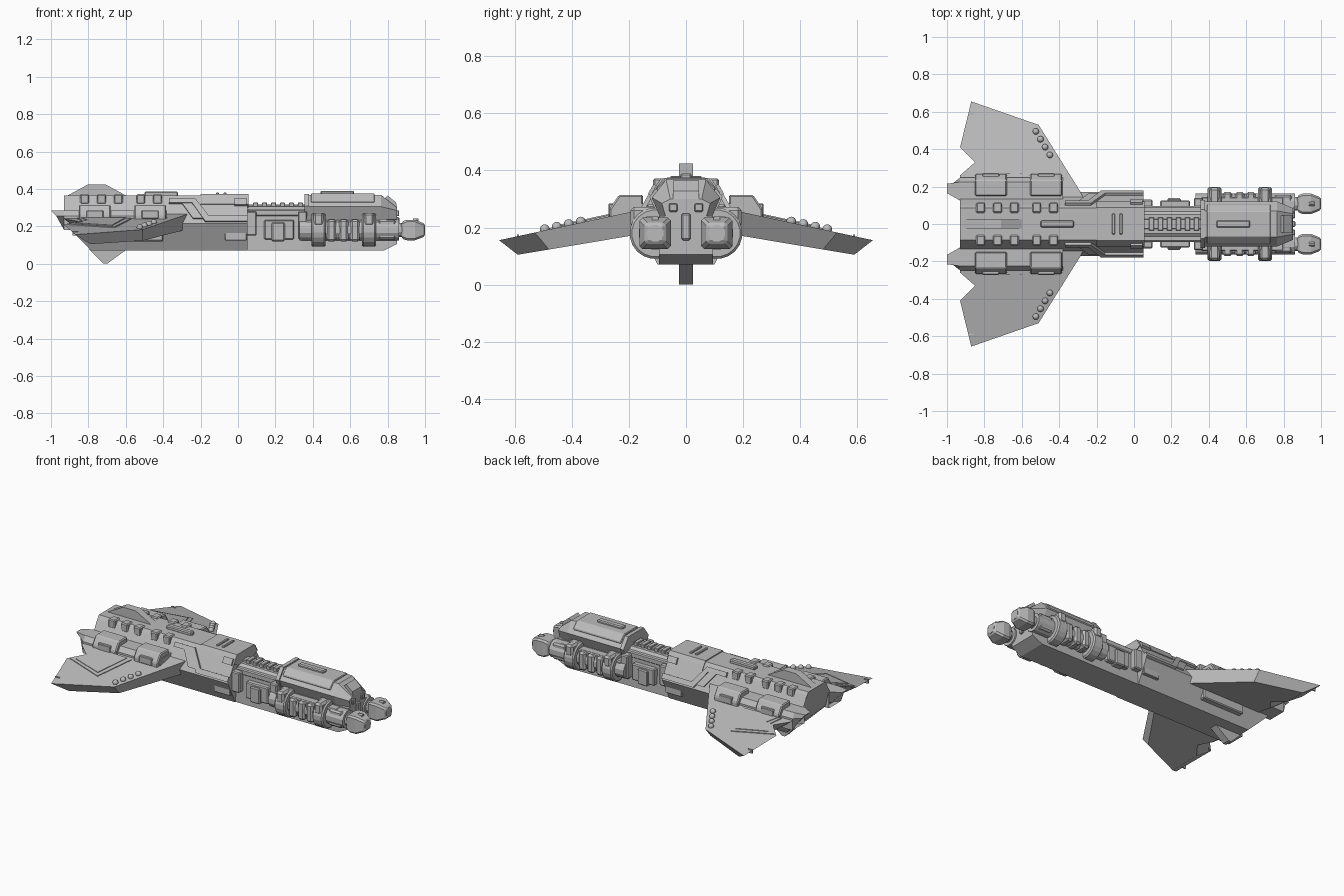
import bpy, bmesh, math
from mathutils import Vector

if "Cube" in bpy.data.objects:
    bpy.data.objects.remove(bpy.data.objects["Cube"])

grey = bpy.data.materials.new("hull grey")
grey.use_nodes = True
grey.diffuse_color = (0.5, 0.5, 0.5, 1)
grey.node_tree.nodes["Principled BSDF"].inputs["Base Color"].default_value = (0.5, 0.5, 0.5, 1)
SIDES = (("left", 1), ("right", -1))


def loft(name, rings, bevel=0.0):
    """Skin a row of equal point rings and cap both ends."""
    bm = bmesh.new()
    rows = [[bm.verts.new(p) for p in ring] for ring in rings]
    n = len(rows[0])
    for a, b in zip(rows, rows[1:]):
        for i in range(n):
            bm.faces.new((a[i], a[(i + 1) % n], b[(i + 1) % n], b[i]))
    bm.faces.new(rows[0])
    bm.faces.new(rows[-1])
    bmesh.ops.recalc_face_normals(bm, faces=bm.faces)
    mesh = bpy.data.meshes.new(name)
    bm.to_mesh(mesh)
    bm.free()
    mesh.materials.append(grey)
    obj = bpy.data.objects.new(name, mesh)
    bpy.context.collection.objects.link(obj)
    if bevel:
        mod = obj.modifiers.new("bevel", "BEVEL")
        mod.width = bevel
        mod.segments = 1
    return obj


def box(name, x, y, z, bevel=0.006):
    return loft(name, [[(a, y[0], z[0]), (a, y[1], z[0]), (a, y[1], z[1]), (a, y[0], z[1])]
                       for a in x], bevel)


def pair(name, x, y, z, bevel=0.006):
    for side, s in SIDES:
        box(f"{side}_{name}", x, (s * y[0], s * y[1]), z, bevel)


def section(x, half):
    """Symmetric ring from a half profile of (y, z) points, top to bottom."""
    return [(x, y, z) for y, z in half] + [(x, -y, z) for y, z in reversed(half)]


def side_profile(name, pts, half_width, bevel=0.0):
    return loft(name, [[(x, y, z) for x, z in pts] for y in (-half_width, half_width)], bevel)


def tube(name, x, y, z, r, sides=16, bevel=0.0):
    rings = [[(a, y + r * math.cos((i + .5) * math.tau / sides),
               z + r * math.sin((i + .5) * math.tau / sides)) for i in range(sides)] for a in x]
    return loft(name, rings, bevel)


# Main hull, with a raked stern
hull = [(.085, .365), (.10, .345), (.172, .215), (.10, .07)]
stern = section(-.93, hull)
stern = [(x + max(0, .215 - z), y, z) for x, y, z in stern]
loft("main_hull", [stern, section(.05, hull)])
loft("forward_collar", [section(-.2, [(.088, .372), (.104, .348), (.12, .32), (.08, .3)]),
                        section(.055, [(.088, .372), (.104, .348), (.12, .32), (.08, .3)])])

# Fins along the centre line
side_profile("top_fin", [(-.92, .36), (-.8, .425), (-.71, .425), (-.59, .36)], .025)
side_profile("bottom_fin", [(-.8, .08), (-.72, 0), (-.7, 0), (-.59, .08)], .025)
box("hull_top_ridge", (-.5, -.32), (-.018, .018), (.36, .386))
for x in (-.11, -.07):
    box("top_vent", (x - .008, x + .008), (-.055, .055), (.365, .38), .003)

# Ribs along the upper hull edges
for x in (-.82, -.73, -.64, -.52, -.43):
    pair("edge_rib", (x - .024, x + .024), (.06, .115), (.318, .372))


def slope_plate(name, pts, s, thick=.009):
    """Raised plate lying on the sloping upper hull side, from (x, z) points."""
    normal = Vector((0, .13, .072)).normalized()
    base = [Vector((x, .10 + (.345 - z) * .072 / .13, z)) for x, z in pts]
    rings = [[p + normal * d for p in base] for d in (-.01, thick)]
    loft(name, [[(p.x, s * p.y, p.z) for p in r] for r in rings])


for side, s in SIDES:
    slope_plate(f"{side}_slanted_panel", [(-.31, .335), (-.26, .335), (-.18, .24), (-.24, .24)], s)
    slope_plate(f"{side}_chevron_armour", [(-.37, .345), (-.23, .345), (-.155, .25), (.05, .25),
                (.05, .222), (-.175, .222), (-.245, .32), (-.37, .32)], s, .014)
    slope_plate(f"{side}_collar_hatch", [(-.02, .345), (.045, .345), (.045, .31), (-.02, .31)], s, .016)
pair("lower_hatch", (-.07, .045), (.09, .147), (.125, .17), .003)
pair("belly_block", (-.7, -.4), (.08, .16), (.12, .18))


# Drooping wings
def top_z(y):
    return .26 - .215 * (y - .17)


def low_z(y):
    return .175 - .167 * (y - .17)


upper = [(-.26, .12), (-.285, .17), (-.51, .53), (-.87, .655), (-.93, .41), (-.85, .33), (-.93, .26), (-.93, .12)]
lower = [(-.28, .12), (-.305, .17), (-.51, .48), (-.79, .59), (-.82, .41), (-.76, .33), (-.82, .26), (-.82, .12)]
panel = [(-.915, .405), (-.66, .485), (-.57, .27), (-.86, .26), (-.83, .33)]
inner = [(-.87, .402), (-.675, .46), (-.6, .27), (-.84, .265), (-.805, .33)]
for side, s in SIDES:
    loft(f"{side}_wing", [[(x, s * y, low_z(y)) for x, y in lower],
                          [(x, s * y, top_z(y)) for x, y in upper]])
    for label, pts, h in (("panel", panel, .005), ("inner_panel", inner, .009)):
        loft(f"{side}_wing_{label}", [[(x, s * y, top_z(y) + d) for x, y in pts] for d in (-.01, h)])
    for i in range(4):
        x, y = -.525 + .025 * i, .495 - .042 * i
        bpy.ops.mesh.primitive_uv_sphere_add(segments=12, ring_count=8, radius=.017,
                                             location=(x, s * y, top_z(y) + .004))
        stud = bpy.context.object
        stud.name = f"{side}_wing_stud"
        stud.data.materials.append(grey)
        bpy.ops.object.shade_smooth_by_angle()
    box(f"{side}_wing_tip_block", (-.885, -.855), (s * .585, s * .593), (.15, .176), 0)
    # Wing root pods with a pointed tail
    pod = [(.125, .18), (.125, .285), (.225, .285), (.248, .255), (.248, .18)]
    nose = [(-.38, s * y, z) for y, z in pod]
    mid = [(-.93, s * y, z) for y, z in pod]
    tail = [(-1 + (.285 - z) * .95, s * min(max(y, .165), .215), z) for y, z in pod]
    loft(f"{side}_wing_pod", [nose, mid, tail])
    for x in (-.765, -.47):
        prof = [(.15, .22), (.15, .315), (.235, .315), (.268, .265), (.268, .22)]
        loft(f"{side}_pod_cover", [[(x + d, s * y, z) for y, z in prof] for d in (-.085, .085)], .006)
        box(f"{side}_pod_cover_plate", (x - .045, x + .045), (s * .2, s * .272), (.24, .285), .004)

# Neck joining hull and head
loft("neck", [section(x, [(.05, .305), (.09, .275), (.095, .07)]) for x in (.03, .38)])
box("neck_spine", (.05, .36), (-.028, .028), (.29, .318), .003)
for i in range(6):
    x = .08 + i * .048
    box("neck_tooth", (x, x + .028), (-.035, .035), (.3, .327), .003)
pair("neck_rail", (.05, .37), (.06, .095), (.255, .292))
pair("neck_collar", (.04, .1), (.08, .13), (.15, .28))
pair("neck_side_box", (.14, .3), (.08, .125), (.13, .235))
pair("neck_side_panel", (.18, .25), (.08, .138), (.12, .22))
pair("neck_end_collar", (.32, .37), (.08, .14), (.13, .28))

# Head: lower keel, overhanging upper shell and nose
side_profile("head_keel", [(.34, .07), (.78, .07), (.85, .105), (.85, .24), (.34, .24)], .095)
shell = [[(.07, .368), (.12, .305), (.075, .2)], [(.07, .368), (.12, .305), (.075, .2)],
         [(.055, .30), (.085, .285), (.06, .2)]]
loft("head_shell", [section(x, h) for x, h in zip((.36, .765, .85), shell)])
plate = [(.068, .376), (.105, .338), (.09, .3)]
loft("head_top_plate", [section(.39, plate), section(.73, plate)], .004)
loft("head_rear_frame", [section(x, [(.078, .374), (.128, .308), (.09, .22)]) for x in (.355, .38)])
box("head_top_ridge", (.44, .62), (-.02, .02), (.365, .39))
side_profile("nose_plate", [(.785, .35), (.8, .365), (.845, .328), (.85, .30)], .045)
box("nose_slot", (.84, .864), (-.016, .016), (.155, .25))
pair("nose_block", (.8, .862), (.03, .06), (.255, .285), .004)

# Twin guns with clamps and square muzzles
for side, s in SIDES:
    y, z = s * .108, .18
    tube(f"{side}_gun_barrel", (.33, .86), y, z, .058, 12)
    for x in (.393, .663):
        ring = tube(f"{side}_gun_clamp", (x, x + .075), y, z, .09, 20, .008)
        box(f"{side}_clamp_block", (x + .01, x + .065), (s * .1, s * .195), (.2, .272), .012)
    for x in (.475, .54, .6):
        box(f"{side}_gun_segment", (x, x + .05), (s * .08, s * .172), (.118, .237), .012)
    box(f"{side}_gun_rail", (.36, .8), (s * .09, s * .145), (.16, .238), .006)
    box(f"{side}_gun_front_block", (.75, .845), (s * .06, s * .155), (.13, .235), .01)
    tube(f"{side}_gun_neck", (.83, .9), y, z, .038, 12)
    rings = [[(x, y + a * h, z + b * h) for a, b in ((-1, -1), (1, -1), (1, 1), (-1, 1))]
             for x, h in ((.872, .04), (.895, .055), (.945, .055), (1, .034))]
    loft(f"{side}_muzzle", rings, .01)
    tube(f"{side}_muzzle_cap", (.95, 1), y, z, .03, 12)
    tube(f"{side}_muzzle_stud", (.935, .965), y, .23, .012, 8)
